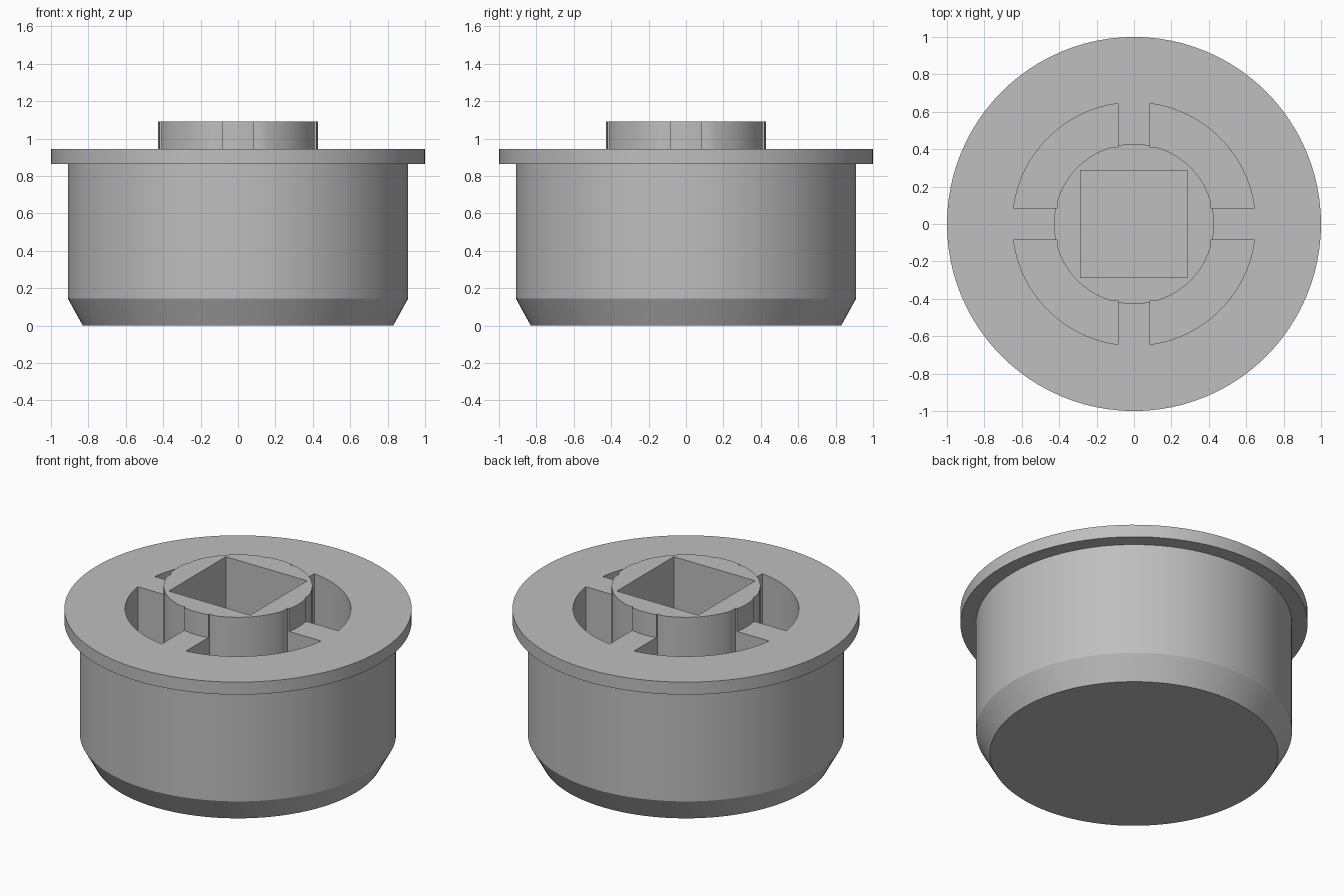
import bpy, bmesh, math
from mathutils import Matrix, Vector

cube = bpy.data.objects.get("Cube")
if cube:
    bpy.data.objects.remove(cube, do_unlink=True)

GREY = (0.52, 0.52, 0.52, 1)
grey = bpy.data.materials.new("plain grey")
grey.use_nodes = True
grey.diffuse_color = GREY
grey.node_tree.nodes["Principled BSDF"].inputs["Base Color"].default_value = GREY

SEGMENTS = 96
FLOOR, RIM_TOP, HUB_TOP = 0.15, 0.945, 1.09
WELL_R, HUB_R, FLAT, ARM = 0.65, 0.428, 0.408, 0.085


def finish(bm, name, smooth=True):
    """Turn a bmesh into a grey object, smooth on its round sides."""
    bmesh.ops.recalc_face_normals(bm, faces=bm.faces)
    mesh = bpy.data.meshes.new(name)
    bm.to_mesh(mesh)
    bm.free()
    mesh.materials.append(grey)
    obj = bpy.data.objects.new(name, mesh)
    bpy.context.collection.objects.link(obj)
    if smooth:
        bpy.ops.object.select_all(action='DESELECT')
        obj.select_set(True)
        bpy.context.view_layer.objects.active = obj
        bpy.ops.object.shade_smooth_by_angle(angle=math.radians(25))
    return obj


def box(bm, low, high):
    low, high = Vector(low), Vector(high)
    size = Matrix.Diagonal((*(high - low), 1))
    bmesh.ops.create_cube(bm, size=1, matrix=Matrix.Translation((low + high) / 2) @ size)


# Chamfered cup with a flange and a round well, turned as one piece
profile = [(0.83, 0), (0.91, 0.145), (0.91, 0.865), (1, 0.865),
           (1, RIM_TOP), (WELL_R, RIM_TOP), (WELL_R, FLOOR)]
bm = bmesh.new()
rings = []
for r, z in profile:
    rings.append([bm.verts.new((r * math.cos(a), r * math.sin(a), z))
                  for a in (math.tau * i / SEGMENTS for i in range(SEGMENTS))])
for lower, upper in zip(rings, rings[1:]):
    for i in range(SEGMENTS):
        j = (i + 1) % SEGMENTS
        bm.faces.new((lower[i], lower[j], upper[j], upper[i]))
bm.faces.new(rings[0])
bm.faces.new(rings[-1])
finish(bm, "cup_body")

# Four webs joining the hub to the well wall
for i, side in enumerate(("left", "back", "right", "front")):
    bm = bmesh.new()
    box(bm, (FLAT - 0.02, -ARM, FLOOR - 0.02), (WELL_R, ARM, RIM_TOP))
    bm.transform(Matrix.Rotation(i * math.pi / 2, 4, 'Z'))
    finish(bm, side + "_web", smooth=False)

# Hub outline: a circle with small flats beside each web
outline = []
web_angle = math.asin(ARM / HUB_R)
flat_angle = math.acos(FLAT / HUB_R)
for q in range(4):
    turn = Matrix.Rotation(q * math.pi / 2, 2)
    arc = [web_angle * (k / 4 - 1) for k in range(9)]
    points = [(HUB_R * math.cos(a), HUB_R * math.sin(a)) for a in arc]
    points.append((FLAT, ARM))
    span = math.pi / 2 - 2 * flat_angle
    points += [(HUB_R * math.cos(flat_angle + span * k / 16),
                HUB_R * math.sin(flat_angle + span * k / 16)) for k in range(17)]
    points.append((ARM, FLAT))
    outline += [turn @ Vector(p) for p in points]
bm = bmesh.new()
base = bm.faces.new([bm.verts.new((p.x, p.y, FLOOR - 0.02)) for p in outline])
top = bmesh.ops.extrude_face_region(bm, geom=[base], use_keep_orig=True)["geom"]
bmesh.ops.translate(bm, vec=(0, 0, HUB_TOP - FLOOR + 0.02),
                    verts=[v for v in top if isinstance(v, bmesh.types.BMVert)])
hub = finish(bm, "hub")

# Square socket cut down into the hub
bm = bmesh.new()
box(bm, (-0.286, -0.286, 0.25), (0.286, 0.286, HUB_TOP + 0.2))
cutter = finish(bm, "socket_cutter", smooth=False)
cutter.hide_render = True
cutter.hide_set(True)
cut = hub.modifiers.new("square socket", 'BOOLEAN')
cut.operation = 'DIFFERENCE'
cut.solver = 'EXACT'
cut.object = cutter
hub.modifiers.move(len(hub.modifiers) - 1, 0)
